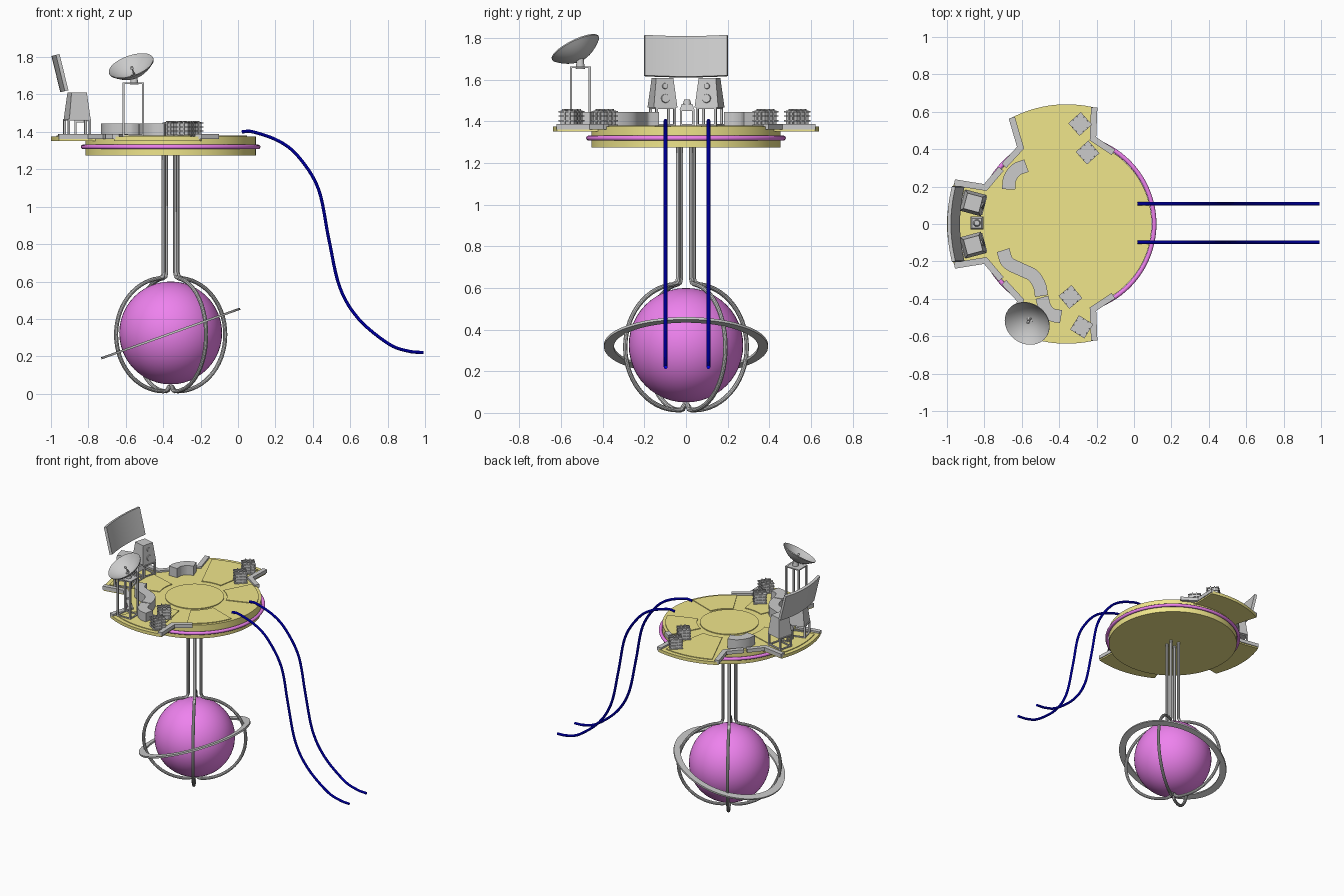
import bpy, bmesh
from math import radians, cos, sin, pi
from mathutils import Vector, Matrix

if "Cube" in bpy.data.objects:
    bpy.data.objects.remove(bpy.data.objects["Cube"])

CX = -0.36      # axis of the globe and the deck
TOP = 1.375     # deck surface


def material(name, rgb):
    m = bpy.data.materials.new(name)
    m.diffuse_color = (*rgb, 1)
    m.use_nodes = True
    m.node_tree.nodes["Principled BSDF"].inputs["Base Color"].default_value = m.diffuse_color
    return m


YELLOW = material("yellow", (0.87, 0.79, 0.26))
PINK = material("pink", (0.855, 0.223, 0.855))
BLUE = material("blue", (0, 0, 0.9))


def place(x=0, y=0, z=0, yaw=0, tilt=0):
    return (Matrix.Translation((x, y, z)) @ Matrix.Rotation(radians(yaw), 4, 'Z')
            @ Matrix.Rotation(radians(tilt), 4, 'Y'))


def finish(name, bm, mat=None, mtx=None):
    bmesh.ops.recalc_face_normals(bm, faces=bm.faces)
    me = bpy.data.meshes.new(name)
    bm.to_mesh(me)
    bm.free()
    if mtx is not None:
        me.transform(mtx)
    ob = bpy.data.objects.new(name, me)
    bpy.context.collection.objects.link(ob)
    if mat:
        me.materials.append(mat)
    return ob


def add_box(bm, size, centre):
    bmesh.ops.create_cube(bm, size=1, matrix=Matrix.Translation(centre) @ Matrix.Diagonal((*size, 1)))


def add_cone(bm, r1, r2, depth, mtx, n=24):
    bmesh.ops.create_cone(bm, cap_ends=True, segments=n, radius1=r1, radius2=r2, depth=depth, matrix=mtx)


def lathe(name, profile, mat=None, mtx=None, closed=True, n=96):
    bm = bmesh.new()
    vs = [bm.verts.new((r, 0, z)) for r, z in profile]
    es = [bm.edges.new(p) for p in zip(vs, vs[1:])]
    if closed:
        es.append(bm.edges.new((vs[-1], vs[0])))
    bmesh.ops.spin(bm, geom=vs + es, cent=(0, 0, 0), axis=(0, 0, 1), angle=2 * pi, steps=n, use_merge=True)
    bmesh.ops.remove_doubles(bm, verts=bm.verts, dist=1e-5)
    return finish(name, bm, mat, mtx)


def prism(name, pts, z0, z1, mat=None, mtx=None):
    bm = bmesh.new()
    f = bm.faces.new([bm.verts.new((x, y, z0)) for x, y in pts])
    new = bmesh.ops.extrude_face_region(bm, geom=[f])["geom"]
    bmesh.ops.translate(bm, vec=(0, 0, z1 - z0), verts=[v for v in new if isinstance(v, bmesh.types.BMVert)])
    return finish(name, bm, mat, mtx)


def smooth_path(pts, n=6):
    # Catmull-Rom through the points
    p = [Vector(q) for q in pts]
    p = [2 * p[0] - p[1]] + p + [2 * p[-1] - p[-2]]
    out = []
    for a, b, c, d in zip(p, p[1:], p[2:], p[3:]):
        for i in range(n):
            t = i / n
            out.append(0.5 * (2 * b + (c - a) * t + (2 * a - 5 * b + 4 * c - d) * t * t
                              + (3 * b - a - 3 * c + d) * t ** 3))
    return out + [p[-2]]


def ribbon(name, pts, width, z0, z1, mtx=None):
    p = [Vector(q) for q in pts]
    left, right = [], []
    for i, q in enumerate(p):
        a = (q - p[i - 1]).normalized() if i else (p[1] - q).normalized()
        b = (p[i + 1] - q).normalized() if i < len(p) - 1 else a
        t = (a + b).normalized()
        off = Vector((-t.y, t.x)) * width / 2 / max(0.5, t.dot(a))
        left.append(q + off)
        right.append(q - off)
    return prism(name, left + right[::-1], z0, z1, None, mtx)


def tube(name, pts, radius, mat=None):
    cu = bpy.data.curves.new(name, 'CURVE')
    cu.dimensions = '3D'
    cu.bevel_depth, cu.bevel_resolution, cu.use_fill_caps = radius, 3, True
    sp = cu.splines.new('POLY')
    sp.points.add(len(pts) - 1)
    for s, q in zip(sp.points, pts):
        s.co = (*q, 1)
    if mat:
        cu.materials.append(mat)
    ob = bpy.data.objects.new(name, cu)
    bpy.context.collection.objects.link(ob)


def sector(r0, r1, a0, a1, n=16):
    angs = [radians(a0 + (a1 - a0) * i / n) for i in range(n + 1)]
    return [(r1 * cos(a), r1 * sin(a)) for a in angs] + [(r0 * cos(a), r0 * sin(a)) for a in reversed(angs)]


# globe and its tilted flat ring
bm = bmesh.new()
bmesh.ops.create_uvsphere(bm, u_segments=48, v_segments=24, radius=0.275)
finish("globe", bm, PINK, place(CX, 0, 0.325))
lathe("globe_ring", [(0.347, -0.006), (0.394, -0.006), (0.394, 0.006), (0.347, 0.006)],
      None, place(CX, 0, 0.322, tilt=-19.7))

# four posts that open into a cage around the globe
arc = [(0.045 + 0.303 * cos(radians(a)), 0.316 + 0.303 * sin(radians(a))) for a in range(84, -91, -6)]
cage = [(0.044, 1.28), (0.044, 0.65), (0.052, 0.626)] + arc + [(0.025, 0.018), (0.008, 0.04)]
for k in range(4):
    a = radians(33 + 90 * k)
    tube("cage_post", [(CX + r * cos(a), r * sin(a), z) for r, z in cage], 0.011)

# round deck, pink band and floor panels
lathe("deck", [(0, 1.275), (0.455, 1.275), (0.455, TOP), (0, TOP)], YELLOW, place(CX), closed=False)
lathe("deck_band", [(0.468 + 0.012 * cos(a), 1.32 + 0.012 * sin(a)) for a in [i * pi / 6 for i in range(12)]],
      PINK, place(CX))
lathe("centre_panel", [(0, TOP), (0.2, TOP), (0.2, TOP + 0.006), (0, TOP + 0.006)],
      YELLOW, place(CX), closed=False)
for s in (1, -1):
    prism("floor_panel", sector(0.22, 0.435, s * 20, s * 62), TOP - 0.005, TOP + 0.005, YELLOW, place(CX))

# three balcony lobes with bent low rails on both sides
lobe = sector(0.3, 0.64, -21.3, 21.3)[:17] + [(0.43, 0.205), (0.3, 0.25), (0.3, -0.25), (0.43, -0.205)]
for yaw in (180, 97, -97):
    m = place(CX, yaw=yaw)
    prism("balcony", lobe, 1.352, TOP, YELLOW, m)
    prism("balcony_panel", sector(0.25, 0.61, -17, 17), TOP - 0.005, TOP + 0.005, YELLOW, m)
    for s in (1, -1):
        ribbon("low_rail", [(0.60, s * 0.222), (0.435, s * 0.195), (0.35, s * 0.295)], 0.034, 1.362, 1.388, m)

# pair of blue sliding rails
slide = smooth_path([(0.02, 1.4), (0.08, 1.4), (0.22, 1.35), (0.325, 1.265), (0.43, 1.095), (0.485, 0.83),
                     (0.544, 0.57), (0.645, 0.4), (0.805, 0.267), (0.91, 0.228), (0.992, 0.22)])
for y in (-0.098, 0.108):
    tube("slide_rail", [(p.x, y, p.y) for p in slide], 0.009, BLUE)

# curved counters
for pts in ([(-0.67, 0.185), (-0.665, 0.24), (-0.63, 0.29), (-0.575, 0.312)],
            [(-0.70, -0.14), (-0.675, -0.205), (-0.60, -0.245), (-0.54, -0.275), (-0.505, -0.33), (-0.495, -0.385)],
            [(-0.492, -0.392), (-0.475, -0.45), (-0.44, -0.485), (-0.39, -0.495)]):
    ribbon("counter", smooth_path(pts), 0.07, TOP, 1.445)


def stand(name, hx, hy, z1, leg, mtx):
    # four legs under a thin top
    bm = bmesh.new()
    for x in (-hx, hx):
        for y in (-hy, hy):
            add_box(bm, (leg, leg, z1 - TOP), (x, y, (z1 + TOP) / 2))
    for z in (z1, TOP + 0.008):
        for s in (1, -1):
            add_box(bm, (2 * hx + leg, leg, 0.008), (0, s * hy, z))
            add_box(bm, (leg, 2 * hy + leg, 0.008), (s * hx, 0, z))
    add_box(bm, (2 * hx, 2 * hy, 0.006), (0, 0, z1))
    finish(name, bm, None, mtx)


# two tapered speakers on stands
for s in (1, -1):
    m = place(-0.86, s * 0.113, yaw=-15 * s)
    stand("speaker_stand", 0.058, 0.045, 1.465, 0.012, m)
    bm = bmesh.new()
    add_cone(bm, 0.083, 0.06, 0.142, place(0, 0, 1.539, yaw=45), 4)
    for r, x, z in ((0.024, 0.052, 1.51), (0.016, 0.046, 1.57)):
        add_cone(bm, r, r * 0.8, 0.016, place(x, 0, z, tilt=83))
    finish("speaker", bm, None, m)

# small console between the speakers
m = place(-0.84, 0.005)
stand("console_stand", 0.028, 0.03, 1.455, 0.01, m)
bm = bmesh.new()
add_cone(bm, 0.05, 0.036, 0.028, place(0, 0, 1.47, yaw=45), 4)
add_cone(bm, 0.02, 0.014, 0.022, place(0, 0, 1.494))
finish("console", bm, None, m)

# curved tilted screen
ribbon("screen", [(-0.0125 + 0.025 * (i / 8) ** 2, 0.025 * i) for i in range(-8, 9)],
       0.02, -0.1, 0.1, place(-0.952, 0, 1.714, tilt=-14))

# dish on a tall stand
stand("dish_stand", 0.052, 0.045, 1.66, 0.011, place(-0.56, -0.508))
aim = Vector((-0.35, -0.5, 1)).to_track_quat('Z', 'Y').to_matrix().to_4x4()
m = Matrix.Translation((-0.57, -0.53, 1.75)) @ aim
radii = [0.125 * i / 8 for i in range(9)]
bowl = [(r, -0.062 + 0.062 * (r / 0.125) ** 2) for r in radii]
lathe("dish", bowl + [(r, z + 0.006) for r, z in reversed(bowl)], None, m, closed=False, n=48)
bm = bmesh.new()
add_cone(bm, 0.006, 0.003, 0.05, place(0, 0, -0.035), 10)
add_cone(bm, 0.009, 0.006, 0.012, place(0, 0, -0.008), 10)
finish("dish_feed", bm, None, m)
bm = bmesh.new()
add_cone(bm, 0.022, 0.016, 0.05, place(-0.555, -0.508, 1.678))
finish("dish_mount", bm)

# gridded crates
for x, y, yaw in ((-0.288, 0.535, 42), (-0.248, 0.382, 42), (-0.34, -0.39, 40), (-0.28, -0.55, -32)):
    bm = bmesh.new()
    add_box(bm, (0.076, 0.076, 0.076), (0, 0, 0.04))
    for d in (-0.032, -0.011, 0.011, 0.032):
        add_box(bm, (0.09, 0.09, 0.006), (0, 0, 0.04 + d))
    for d in (-0.014, 0.014):
        add_box(bm, (0.006, 0.086, 0.084), (d, 0, 0.042))
        add_box(bm, (0.086, 0.006, 0.084), (0, d, 0.042))
    finish("crate", bm, None, place(x, y, TOP, yaw=yaw))

# curves to meshes, smooth shading with sharp edges kept
bpy.ops.object.select_all(action='SELECT')
bpy.context.view_layer.objects.active = next(o for o in bpy.data.objects if o.type == 'CURVE')
bpy.ops.object.convert(target='MESH')
bpy.ops.object.select_all(action='SELECT')
bpy.ops.object.shade_smooth_by_angle(angle=radians(35))
